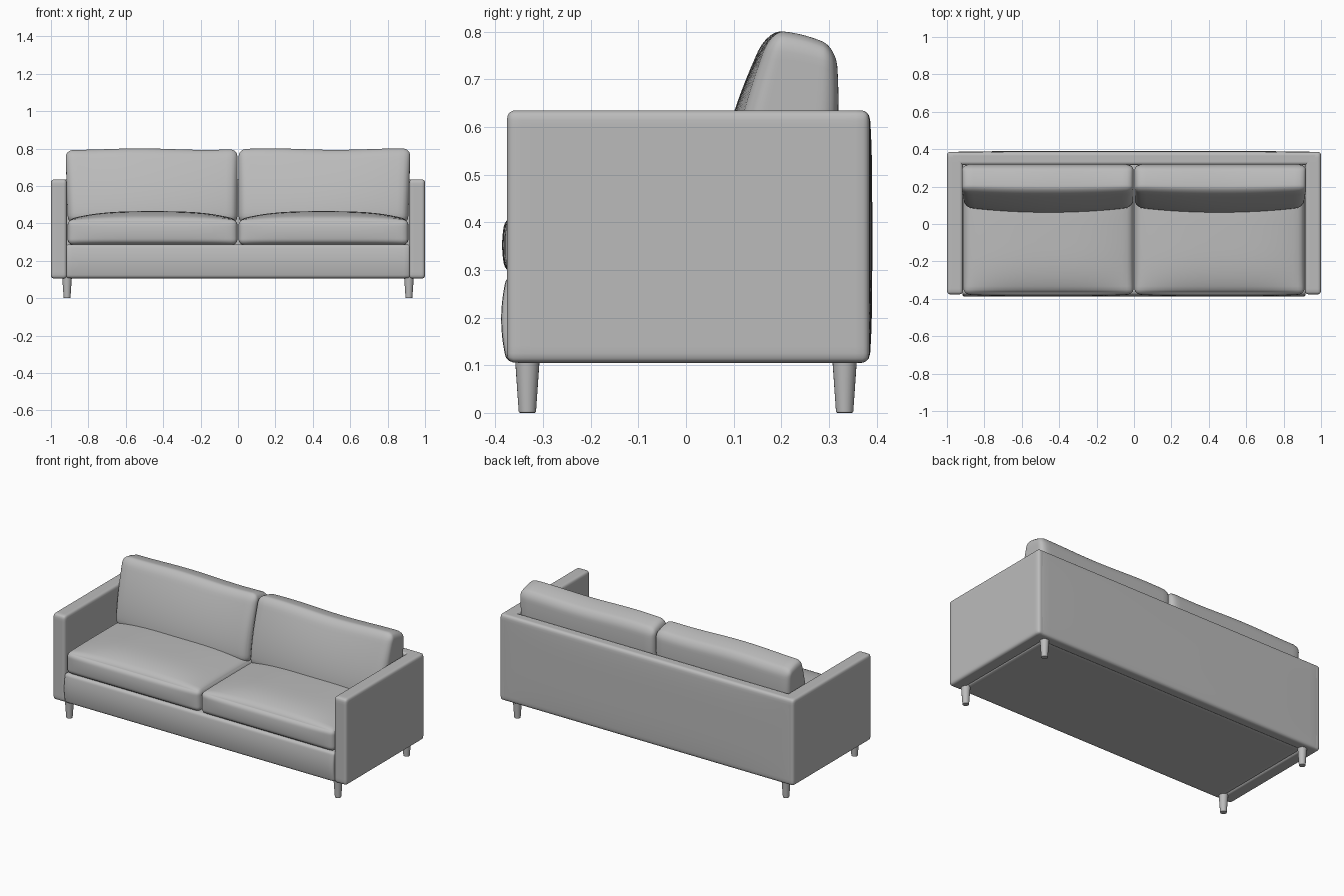
import bpy, bmesh, math
from mathutils import Vector

if "Cube" in bpy.data.objects:
    bpy.data.objects.remove(bpy.data.objects["Cube"])

grey = bpy.data.materials.new("grey upholstery")
grey.use_nodes = True
grey.diffuse_color = (0.5, 0.5, 0.5, 1)
grey.node_tree.nodes["Principled BSDF"].inputs["Base Color"].default_value = (0.5, 0.5, 0.5, 1)


def finish(bm, name):
    """Turn a bmesh into a smooth shaded grey object."""
    mesh = bpy.data.meshes.new(name)
    bmesh.ops.recalc_face_normals(bm, faces=bm.faces)
    bm.to_mesh(mesh)
    bm.free()
    mesh.materials.append(grey)
    mesh.shade_smooth()
    obj = bpy.data.objects.new(name, mesh)
    bpy.context.collection.objects.link(obj)
    return obj


def soft_box(name, lo, hi, radius, shape=None, cuts=23):
    """Rounded box, denser at its edges; shape(p, n) reshapes it, n runs -1..1."""
    lo, hi = Vector(lo), Vector(hi)
    mid, half = (lo + hi) / 2, (hi - lo) / 2
    bm = bmesh.new()
    bmesh.ops.create_cube(bm, size=2)
    bmesh.ops.subdivide_edges(bm, edges=bm.edges, cuts=cuts, use_grid_fill=True)
    for v in bm.verts:
        n = Vector([math.sin(c * math.pi / 2) for c in v.co])
        p = Vector([n[i] * half[i] for i in range(3)])
        core = Vector([max(radius - half[i], min(half[i] - radius, p[i])) for i in range(3)])
        p = mid + core + (p - core).normalized() * radius
        v.co = shape(p, n) if shape else p
    return finish(bm, name)


# Frame: arms, back panel, base and padded front rail
for side, s in (("left", 1), ("right", -1)):
    xs = sorted((s * 0.915, s * 1.0))
    soft_box(side + "_arm", (xs[0], -0.376, 0.105), (xs[1], 0.385, 0.635), 0.018)


def back_bulge(p, n):
    if n.y > 0:
        p.y += 0.006 * (1 - n.x ** 4) * (1 - n.z ** 4)
    return p


soft_box("back_panel", (-0.998, 0.315, 0.105), (0.998, 0.385, 0.635), 0.018, back_bulge)


def rail_bulge(p, n):
    if n.y < 0:
        p.y -= 0.012 * (1 - n.z ** 2)
    return p


soft_box("base_and_front_rail", (-0.918, -0.376, 0.106), (0.918, 0.33, 0.288), 0.014, rail_bulge)


# Seat cushions: crowned top, slightly padded front
def seat_shape(p, n):
    lift = (1 - abs(n.x) ** 3) * (1 - n.y ** 4)
    if n.z > 0:
        p.z += 0.045 * lift * n.z
    if n.y < 0:
        p.y -= 0.01 * (1 - n.x ** 4) * (1 - n.z ** 2)
    return p


# Back cushions: leaning front, plump middle, top falling to the rear
def back_shape(p, n):
    h = max(0, (p.z - 0.44) / 0.35)
    t = (p.y + 0.1) / 0.2
    front = 0.09 + 0.09 * h ** 1.5 - 0.03 * (1 - n.x ** 2) * (1 - 0.7 * h * h)
    rear = 0.30 + 0.02 * math.sin(math.pi * min(h, 1) * 0.75)
    p.y = front + (rear - front) * t
    p.z += h * (0.004 * math.sin(p.x * 9) - 0.035 * t * t + 0.008)
    p.x += 0.012 * h * n.x * abs(p.x)
    return p


for side, s in (("left", 1), ("right", -1)):
    xs = sorted((s * 0.003, s * 0.911))
    soft_box(side + "_seat_cushion", (xs[0], -0.376, 0.285), (xs[1], 0.27, 0.42), 0.03, seat_shape)
    soft_box(side + "_back_cushion", (xs[0], -0.1, 0.40), (xs[1], 0.1, 0.79), 0.04, back_shape)

# Tapered round legs
for fb, y in (("front", -0.333), ("back", 0.333)):
    for side, s in (("left", 1), ("right", -1)):
        bm = bmesh.new()
        bmesh.ops.create_cone(bm, cap_ends=True, segments=24, radius1=0.018, radius2=0.026, depth=0.115)
        bmesh.ops.translate(bm, verts=bm.verts, vec=(s * 0.914, y, 0.0575))
        leg = finish(bm, fb + "_" + side + "_leg")
        bevel = leg.modifiers.new("soft_rim", "BEVEL")
        bevel.width, bevel.segments = 0.003, 2
        bevel.limit_method = "ANGLE"
        bevel.harden_normals = True
